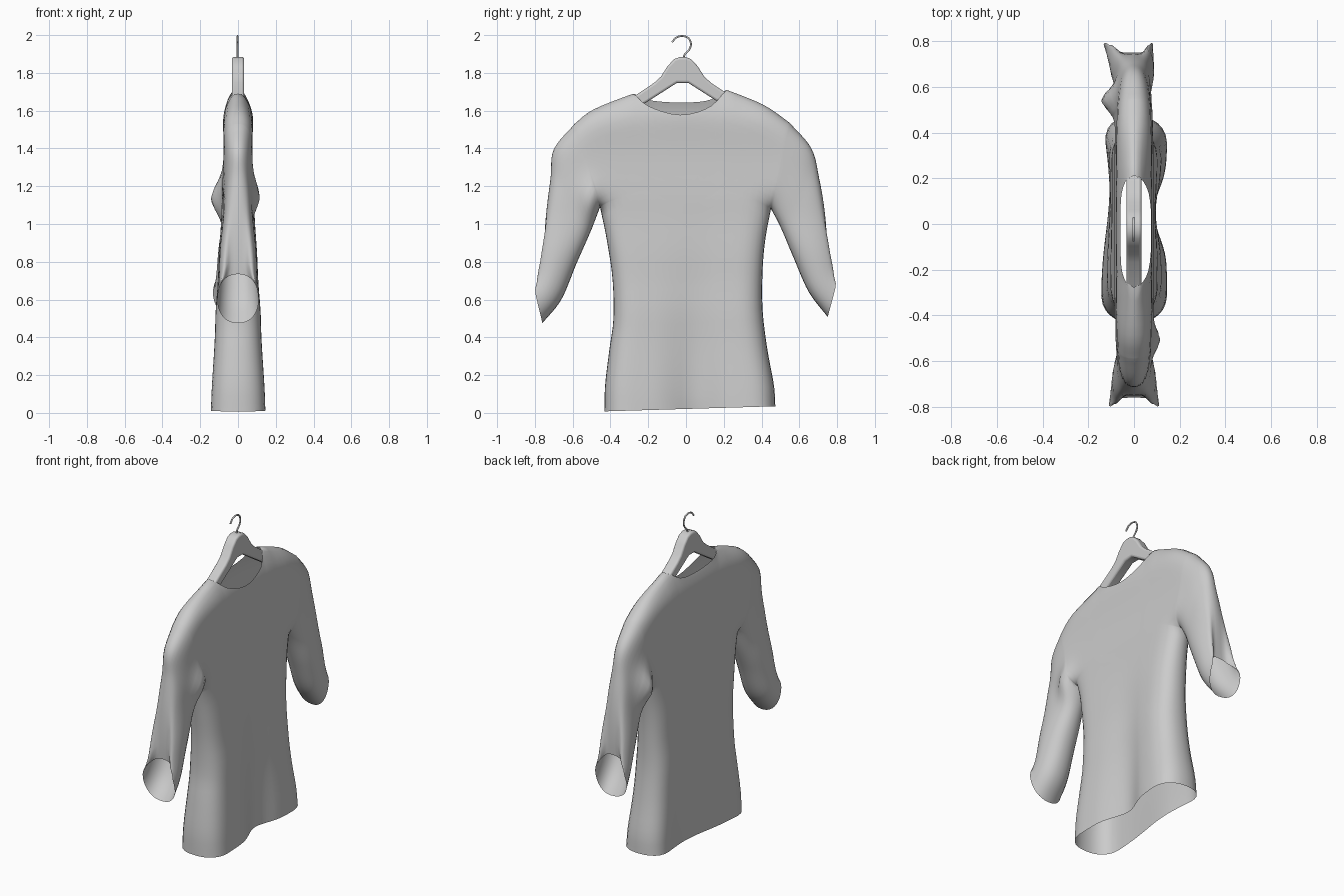
import bpy, bmesh, math
from mathutils import Vector

if "Cube" in bpy.data.objects:
    bpy.data.objects.remove(bpy.data.objects["Cube"])


def at(pts, t):
    """Point on a Catmull-Rom spline, t in 0..1."""
    n = len(pts) - 1
    f = min(max(t, 0), 1) * n
    i = min(int(f), n - 1)
    f -= i
    b, c = Vector(pts[i]), Vector(pts[i + 1])
    a = Vector(pts[i - 1]) if i > 0 else 2 * b - c
    d = Vector(pts[i + 2]) if i + 2 <= n else 2 * c - b
    return 0.5 * (2 * b + (c - a) * f + (2 * a - 5 * b + 4 * c - d) * f * f
                  + (3 * b - a - 3 * c + d) * f ** 3)


def lookup(table, z):
    for (z0, w0), (z1, w1) in zip(table, table[1:]):
        if z <= z1:
            k = max(0, (z - z0) / (z1 - z0))
            k = k * k * (3 - 2 * k)
            return w0 + (w1 - w0) * k
    return table[-1][1]


def bell(v, size):
    return math.exp(-(v / size) ** 2)


# Seam lines of the shirt in (y, z); index 0 = -y side, 1 = +y side
SHOULDER = [[(-.59, 1.53), (-.51, 1.595), (-.40, 1.645), (-.278, 1.69)],
            [(.55, 1.535), (.43, 1.62), (.32, 1.67), (.214, 1.71)]]
SIDE = [[(-.455, 1.09), (-.42, .92), (-.389, .71), (-.384, .50), (-.405, .34), (-.428, .15), (-.432, .008)],
        [(.45, 1.08), (.42, .92), (.405, .75), (.405, .55), (.43, .34), (.465, .15), (.473, .035)]]
SLEEVE_TOP = [[(-.59, 1.53), (-.70, 1.395), (-.722, 1.24), (-.768, 1.01), (-.823, .735)],
              [(.55, 1.535), (.664, 1.40), (.71, 1.24), (.762, 1.03), (.82, .765)]]
SLEEVE_UNDER = [[(-.455, 1.09), (-.505, .96), (-.58, .79), (-.66, .60), (-.76, .475)],
                [(.45, 1.08), (.50, .985), (.57, .82), (.65, .64), (.75, .508)]]
NECK = {1: [(-.278, 1.69), (-.19, 1.62), (-.03, 1.578), (.12, 1.617), (.214, 1.71)],
        -1: [(-.278, 1.69), (-.19, 1.655), (-.03, 1.643), (.12, 1.655), (.214, 1.71)]}
TORSO_W = [(0, .145), (.5, .122), (.75, .105), (1.1, .086), (1.4, .075), (1.55, .08), (1.7, .05)]
SLEEVE_W = [(.5, .115), (.8, .10), (1.1, .075), (1.35, .06), (1.6, .075)]
REACH = .13

segments = []
for group in (SHOULDER, SIDE, SLEEVE_TOP, SLEEVE_UNDER):
    for line in group:
        p = [at(line, i / 80) for i in range(81)]
        segments += list(zip(p, p[1:]))


def seam_distance(p):
    best = 9
    for a, b in segments:
        e = b - a
        k = min(1, max(0, (p - a).dot(e) / e.length_squared))
        best = min(best, (p - a - e * k).length_squared)
    d = math.sqrt(best)
    return 0 if d < .0012 else d


def inflate(p, face, w=0):
    """Lift a flat pattern point to the +x or -x cloth surface; w runs down the sleeve."""
    y, z = p
    d = seam_distance(p)
    prof = (1 - (1 - min(d / REACH, 1)) ** 2.3) ** (1 / 2.3)
    k = min(1, w / .35)
    thick = lookup(TORSO_W, z) * (1 - k) + lookup(SLEEVE_W, z) * k
    # soft hem folds in the torso
    if w == 0 and z < 1.1:
        low = (1 - z / 1.1) ** 1.4
        thick -= low * (.065 * bell(y - .05, .13) if face > 0 else .04 * bell(y - .15, .25))
    # bunched cloth at the armpits
    if face < 0:
        thick += .075 * bell(y - .54, .06) * bell(z - 1.13, .10)
    else:
        thick += .05 * bell(y + .50, .06) * bell(z - 1.12, .09)
    shift = -.025 * w ** 3 * (1 if y > 0 else 0) * prof
    # groove along the outer edge of the cuff
    if w > 0:
        top = at(SLEEVE_TOP[y > 0], w)
        y -= math.copysign(.075 * w ** 4 * bell((p - top).length, .05), y)
    return Vector((shift + face * thick * prof, y, z))


def add_grid(bm, rows):
    vs = [[bm.verts.new(c) for c in r] for r in rows]
    for r0, r1 in zip(vs, vs[1:]):
        for i in range(len(r0) - 1):
            bm.faces.new((r0[i], r0[i + 1], r1[i + 1], r1[i]))


def finish(bm, name, angle=60):
    bmesh.ops.recalc_face_normals(bm, faces=bm.faces)
    me = bpy.data.meshes.new(name)
    bm.to_mesh(me)
    bm.free()
    ob = bpy.data.objects.new(name, me)
    bpy.context.collection.objects.link(ob)
    bpy.ops.object.select_all(action='DESELECT')
    ob.select_set(True)
    bpy.context.view_layer.objects.active = ob
    bpy.ops.object.shade_smooth_by_angle(angle=math.radians(angle))
    return ob


# Shirt: front and back panels plus sleeves, welded along the seams
N, M, S, C = 16, 20, 10, 24
arm = [(1 - math.cos(math.pi * i / N)) / 2 for i in range(N + 1)]
ease = [1 - math.cos(math.pi / 2 * i / S) for i in range(S + 1)]


def side_points(s):
    a, b = Vector(SHOULDER[s][0]), Vector(SIDE[s][0])
    return [a.lerp(b, v) for v in arm] + [at(SIDE[s], i / M) for i in range(1, M + 1)]


left, right = side_points(0), side_points(1)
bm = bmesh.new()
for face in (1, -1):
    top = [at(SHOULDER[0], e) for e in ease]
    top += [at(NECK[face], i / 14) for i in range(1, 14)]
    top += [at(SHOULDER[1], e) for e in reversed(ease)]
    rows = []
    for a, b in zip(left, right):
        q = max(0, (a.y - left[-1].y) / (left[0].y - left[-1].y)) ** 2
        row = []
        for t in top:
            u = (t.x - left[0].x) / (right[0].x - left[0].x)
            p = a.lerp(b, u) + (t - left[0].lerp(right[0], u)) * q
            row.append(inflate(p, face))
        rows.append(row)
    add_grid(bm, rows)
    for s in (0, 1):
        rows = []
        for i in range(C + 1):
            w = i / C
            a, b = at(SLEEVE_TOP[s], w), at(SLEEVE_UNDER[s], w)
            rows.append([inflate(a.lerp(b, v), face, w) for v in arm])
        add_grid(bm, rows)
bmesh.ops.remove_doubles(bm, verts=bm.verts, dist=.0006)
# relax the cloth away from its open edges
inner = [v for v in bm.verts if not v.is_boundary]
for _ in range(3):
    bmesh.ops.smooth_vert(bm, verts=inner, factor=.3, use_axis_x=True)
finish(bm, "shirt", 80)

# Hanger: one half profile mirrored, extruded and rounded
outer = [(.045, 1.873), (.08, 1.835), (.115, 1.78), (.15, 1.748), (.24, 1.687), (.4, 1.59), (.51, 1.50), (.545, 1.45)]
under = [(.52, 1.43), (.4, 1.51), (.19, 1.645), (.03, 1.747)]
half = [(.015, 1.884)] + outer + under
outline = half + [(-y, z) for y, z in reversed(half)]
bm = bmesh.new()
f = bm.faces.new([bm.verts.new((-.033, y - .018, z)) for y, z in outline])
ext = bmesh.ops.extrude_face_region(bm, geom=[f])
bmesh.ops.translate(bm, vec=(.066, 0, 0), verts=[v for v in ext['geom'] if isinstance(v, bmesh.types.BMVert)])
hanger = finish(bm, "hanger", 40)
bev = hanger.modifiers.new("round", 'BEVEL')
bev.width, bev.segments, bev.limit_method = .012, 3, 'ANGLE'
bev.angle_limit = math.radians(50)

# Wire hook
path = [(-.012, 1.87), (-.008, 1.895), (.018, 1.925), (.026, 1.955), (.012, 1.985),
        (-.02, 1.995), (-.052, 1.987), (-.074, 1.963)]
cu = bpy.data.curves.new("hook", 'CURVE')
cu.dimensions = '3D'
cu.bevel_depth, cu.bevel_resolution, cu.use_fill_caps = .005, 3, True
sp = cu.splines.new('POLY')
sp.points.add(40)
for i, pt in enumerate(sp.points):
    p = at(path, i / 40)
    pt.co = (-.002, p.x, p.y, 1)
bpy.context.collection.objects.link(bpy.data.objects.new("hook", cu))
